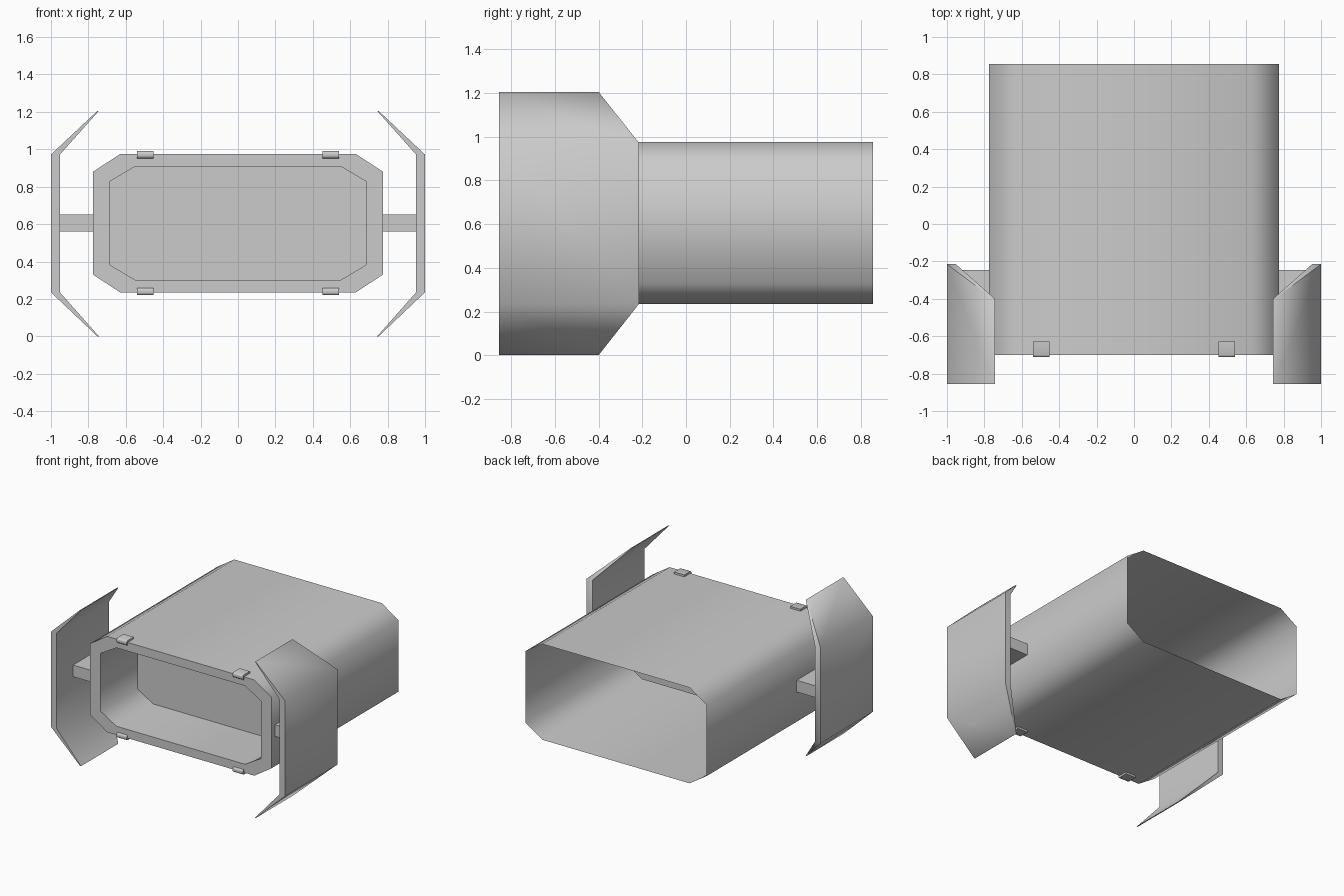
import bpy, bmesh

if "Cube" in bpy.data.objects:
    bpy.data.objects.remove(bpy.data.objects["Cube"])


def finish(name, bm, mirror="", recalc=True, angle=1.05):
    """Turn a bmesh into a named, smooth-shaded object, optionally mirrored."""
    if recalc:
        bmesh.ops.recalc_face_normals(bm, faces=bm.faces)
    mesh = bpy.data.meshes.new(name)
    bm.to_mesh(mesh)
    bm.free()
    ob = bpy.data.objects.new(name, mesh)
    bpy.context.collection.objects.link(ob)
    bpy.ops.object.select_all(action='DESELECT')
    bpy.context.view_layer.objects.active = ob
    ob.select_set(True)
    bpy.ops.object.shade_smooth_by_angle(angle=angle)
    if mirror:
        mod = ob.modifiers.new("mirror", 'MIRROR')
        mod.use_axis = ('X' in mirror, False, False)
        mod.use_mirror_merge = False
    return ob


def loft(bm, rings):
    """Skin a series of closed point rings."""
    rows = [[bm.verts.new(p) for p in r] for r in rings]
    for a, b in zip(rows, rows[1:]):
        n = len(a)
        for i in range(n):
            j = (i + 1) % n
            bm.faces.new((b[i], a[i], a[j], b[j]))
    return rows


def octagon(y, hx, z0, z1, cx, cz):
    """Chamfered rectangle, counter-clockwise seen from the front."""
    return [(x, y, z) for x, z in (
        (hx - cx, z0), (hx, z0 + cz), (hx, z1 - cz), (hx - cx, z1),
        (cx - hx, z1), (-hx, z1 - cz), (-hx, z0 + cz), (cx - hx, z0))]


def box(x, y, z, bevel=0.0):
    bm = bmesh.new()
    rows = loft(bm, [[(a, b, c) for b, c in
                      ((y[0], z[0]), (y[1], z[0]), (y[1], z[1]), (y[0], z[1]))] for a in x])
    bm.faces.new(rows[0])
    bm.faces.new(rows[1][::-1])
    bmesh.ops.recalc_face_normals(bm, faces=bm.faces)
    if bevel:
        # round the edges running across the front
        edges = [e for e in bm.edges
                 if all(abs(v.co.y - y[0]) < 1e-4 for v in e.verts)
                 and abs(e.verts[0].co.x - e.verts[1].co.x) > 1e-4]
        bmesh.ops.bevel(bm, geom=edges, offset=bevel, segments=2,
                        profile=0.5, affect='EDGES')
    return bm


# Hull: open at the back, flat rim and closed recess at the front
outer = (0.775, 0.235, 0.975, 0.145, 0.095)
inner = (0.685, 0.302, 0.908, 0.135, 0.08)
bm = bmesh.new()
rows = loft(bm, [octagon(0.855, *outer), octagon(-0.70, *outer),
                 octagon(-0.70, *inner), octagon(-0.25, *inner)])
bm.faces.new(rows[-1])
finish("hull", bm, recalc=False)

# Side wings: upright plate with flaps folded inward, tapering to thin tips
bm = bmesh.new()
rows = loft(bm, [[(xo, -0.855, z), (xo, yb, z), (xi, yb, z), (xi, -0.855, z)]
                 for z, xo, xi, yb in (
                     (0.0, 0.752, 0.744, -0.40), (0.235, 1.0, 0.952, -0.215),
                     (0.972, 1.0, 0.952, -0.215), (1.205, 0.752, 0.744, -0.40))])
bm.faces.new(rows[0])
bm.faces.new(rows[-1][::-1])
finish("side_wing", bm, "X")

# Struts joining the hull to the wings
finish("wing_strut", box((0.77, 0.955), (-0.655, -0.245), (0.56, 0.65)), "X")

# Small clips on the front rim, above and below
for name, z in (("upper_clip", (0.952, 0.99)), ("lower_clip", (0.22, 0.258))):
    finish(name, box((0.453, 0.54), (-0.712, -0.627), z, 0.012), "X")
